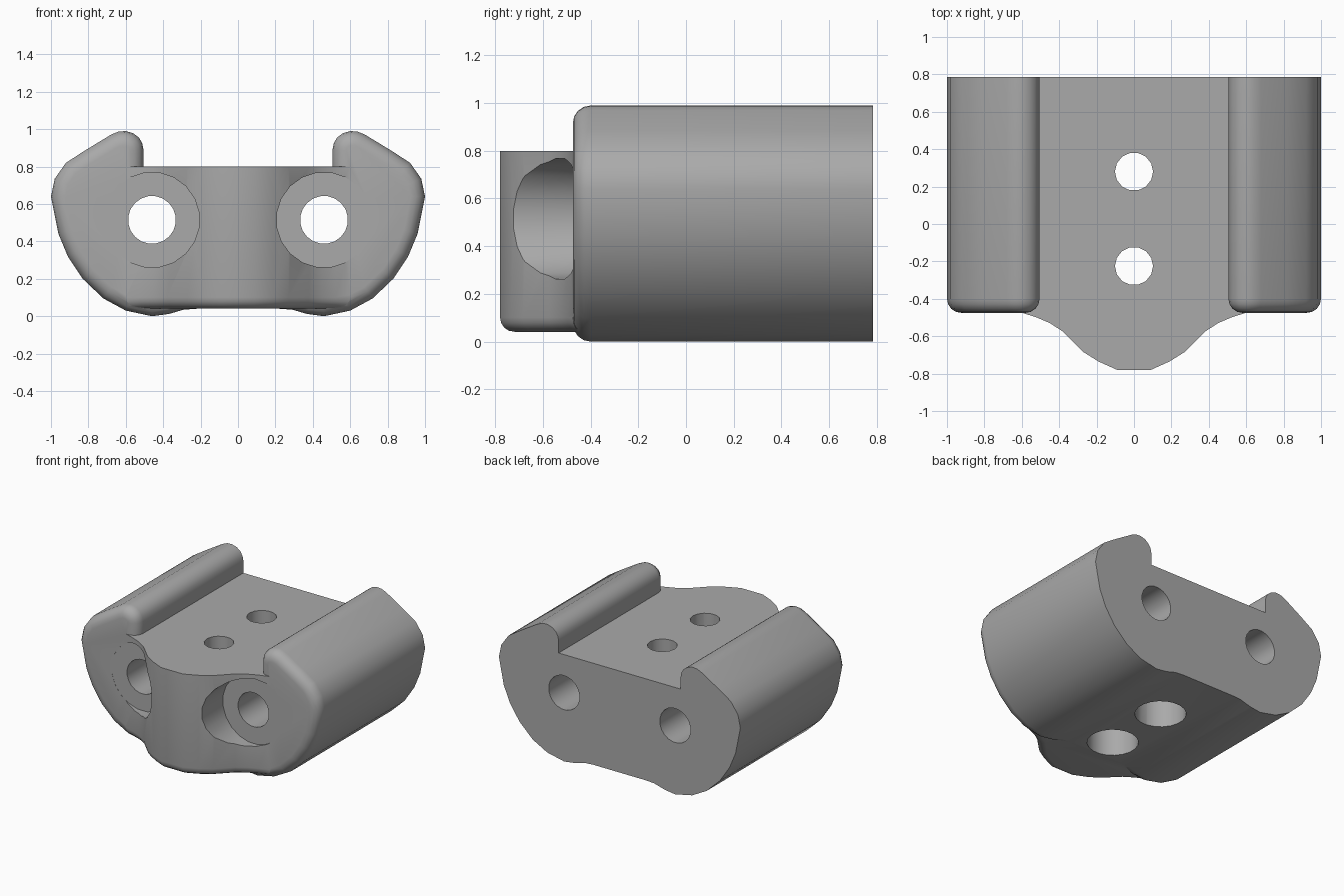
import bpy, bmesh
from math import pi
from mathutils import Matrix, Vector

cube = bpy.data.objects.get("Cube")
if cube:
    bpy.data.objects.remove(cube, do_unlink=True)

grey = bpy.data.materials.new("plain_grey")
grey.use_nodes = True
grey.diffuse_color = (0.4, 0.4, 0.4, 1)
grey.node_tree.nodes["Principled BSDF"].inputs["Base Color"].default_value = (0.4, 0.4, 0.4, 1)


def mirrored(half):
    """Close a right-hand half outline across the centre line."""
    return half + [(-a, b) for a, b in reversed(half)]


def make_object(name, bm):
    bmesh.ops.recalc_face_normals(bm, faces=bm.faces[:])
    mesh = bpy.data.meshes.new(name)
    bm.to_mesh(mesh)
    bm.free()
    mesh.materials.append(grey)
    obj = bpy.data.objects.new(name, mesh)
    bpy.context.collection.objects.link(obj)
    return obj


def prism(name, points, sweep, rounding):
    """Extrude an outline by a vector and round the rim of the starting face."""
    bm = bmesh.new()
    cap = bm.faces.new([bm.verts.new(p) for p in points])
    rim = cap.edges[:]
    result = bmesh.ops.extrude_face_region(bm, geom=[cap], use_keep_orig=True)
    moved = [g for g in result["geom"] if isinstance(g, bmesh.types.BMVert)]
    bmesh.ops.translate(bm, verts=moved, vec=sweep)
    bmesh.ops.recalc_face_normals(bm, faces=bm.faces[:])
    bmesh.ops.bevel(bm, geom=rim, offset=rounding, segments=4, profile=0.5,
                    affect="EDGES", clamp_overlap=False)
    return make_object(name, bm)


def combine(target, other, operation):
    mod = target.modifiers.new(operation.lower(), "BOOLEAN")
    mod.operation = operation
    mod.solver = "EXACT"
    mod.object = other
    bpy.context.view_layer.objects.active = target
    bpy.ops.object.modifier_apply(modifier=mod.name)
    bpy.data.objects.remove(other, do_unlink=True)


def bore(target, start, end, radius, sides):
    """Cut a round hole between two points."""
    a, b = Vector(start), Vector(end)
    turn = (b - a).to_track_quat("Z", "Y").to_matrix().to_4x4()
    bm = bmesh.new()
    bmesh.ops.create_cone(bm, cap_ends=True, segments=sides, radius1=radius, radius2=radius,
                          depth=(b - a).length,
                          matrix=Matrix.Translation((a + b) / 2) @ turn @ Matrix.Rotation(pi / sides, 4, "Z"))
    combine(target, make_object("hole_cutter", bm), "DIFFERENCE")


FRONT, BACK, FLOOR = -0.475, 0.785, 0.8

# Body: channel section with two side lobes
section = [(0.22, 0.04), (0.29, 0.035), (0.37, 0.012), (0.46, 0.0), (0.6, 0.03), (0.72, 0.095),
           (0.83, 0.2), (0.91, 0.32), (0.96, 0.44), (1.0, 0.64), (0.98, 0.735), (0.92, 0.82),
           (0.82, 0.885), (0.68, 0.97), (0.64, 0.987), (0.6, 0.99), (0.56, 0.978), (0.53, 0.955),
           (0.512, 0.925), (0.505, 0.89), (0.505, FLOOR)]
body = prism("mount_body", [(x, FRONT, z) for x, z in mirrored(section)],
             Vector((0, BACK - FRONT, 0)), 0.075)

# Nose: curved front block level with the channel floor
plan = [(0.505, -0.3), (0.6, -0.474), (0.52, -0.5), (0.45, -0.53), (0.38, -0.575),
        (0.27, -0.685), (0.19, -0.735), (0.09, -0.78)]
nose = prism("nose", [(x, y, 0.041) for x, y in mirrored(plan)],
             Vector((0, 0, FLOOR - 0.041)), 0.06)
combine(body, nose, "UNION")

# Lengthwise screw holes with front recesses
for x in (-0.46, 0.46):
    bore(body, (x, -1, 0.515), (x, FRONT + 0.001, 0.515), 0.255, 20)
    bore(body, (x, -1, 0.515), (x, 1, 0.515), 0.128, 20)

# Upright screw holes, wider from below
for y in (-0.225, 0.28):
    bore(body, (0, y, -0.2), (0, y, 0.5), 0.175, 20)
    bore(body, (0, y, -0.2), (0, y, 1.2), 0.102, 14)

bpy.ops.object.select_all(action="DESELECT")
body.select_set(True)
bpy.context.view_layer.objects.active = body
bpy.ops.object.shade_smooth_by_angle(angle=pi / 6)
